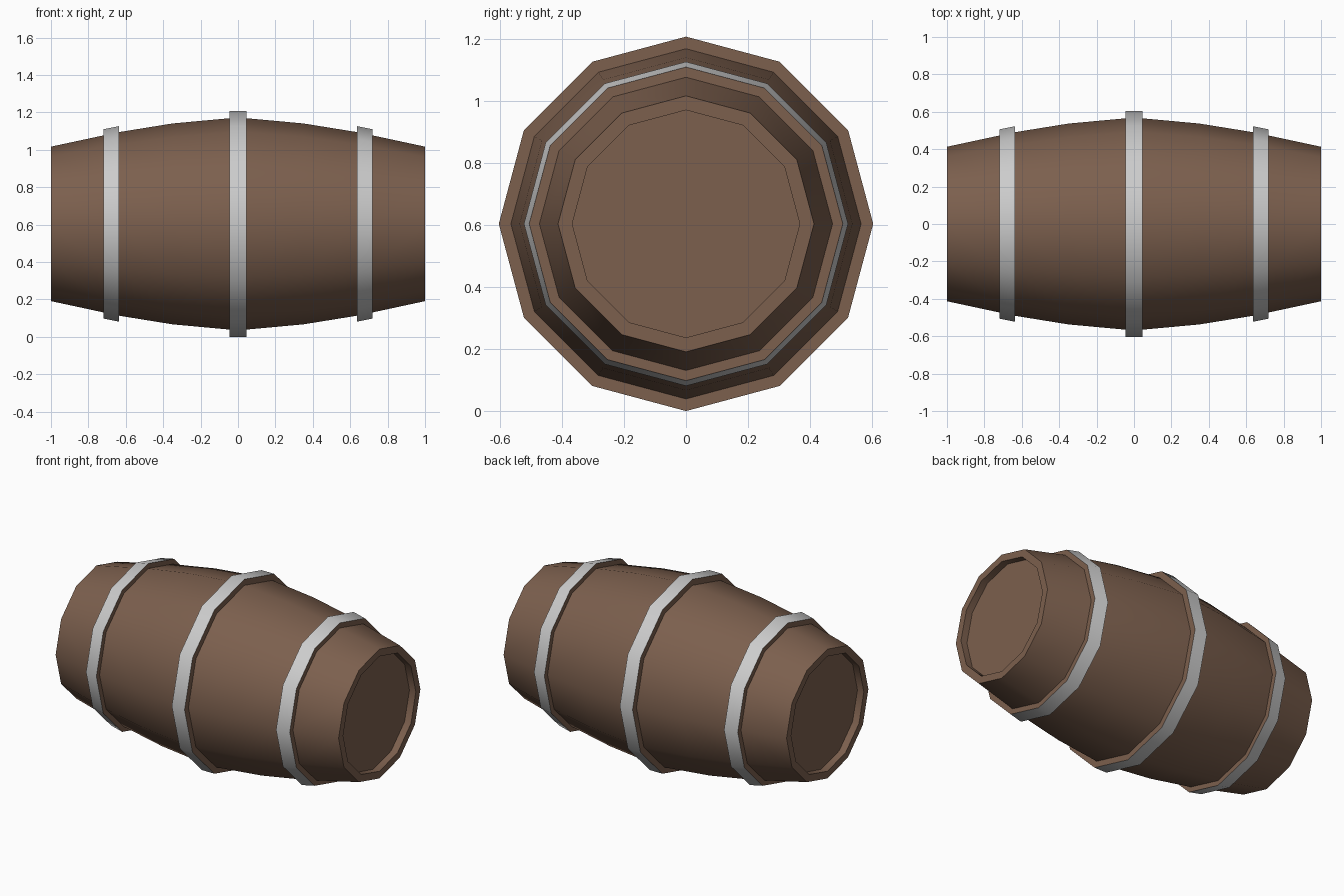
import bpy, bmesh
from math import sin, cos, tau, radians

if "Cube" in bpy.data.objects:
    bpy.data.objects.remove(bpy.data.objects["Cube"])

SIDES = 12
AXIS_Z = 0.604


def material(name, color):
    m = bpy.data.materials.new(name)
    m.diffuse_color = (*color, 1)
    m.use_nodes = True
    m.node_tree.nodes["Principled BSDF"].inputs["Base Color"].default_value = m.diffuse_color
    return m


WOOD, METAL = 0, 1
# Right half of the profile, centre to end:
# (x, radius, material of the band leading to the next point)
half = [
    (0.045, 0.604, WOOD),   # middle hoop, side
    (0.045, 0.565, WOOD),   # bulging staves
    (0.35, 0.537, WOOD),
    (0.635, 0.491, WOOD),   # end hoop, inner side
    (0.635, 0.523, METAL),  # end hoop, outer band
    (0.72, 0.506, WOOD),    # end hoop, outer side
    (0.72, 0.473, WOOD),    # tapered staves
    (1.0, 0.413, WOOD),     # flat rim
    (1.0, 0.367, WOOD),     # recess wall
    (0.955, 0.367, WOOD),   # recessed head
]

bm = bmesh.new()


def ring(x, r):
    return [bm.verts.new((x, r * sin(tau * i / SIDES), AXIS_Z + r * cos(tau * i / SIDES)))
            for i in range(SIDES)]


def band(a, b, mat):
    for i in range(SIDES):
        j = (i + 1) % SIDES
        bm.faces.new((a[i], a[j], b[j], b[i])).material_index = mat


# Both halves of the barrel, each closed by a recessed head
first_rings = []
for side in (1, -1):
    rings = [ring(side * x, r) for x, r, _ in half]
    for k in range(len(rings) - 1):
        band(rings[k], rings[k + 1], half[k][2])
    bm.faces.new(rings[-1])
    first_rings.append(rings[0])

# Middle hoop, outer band
band(first_rings[0], first_rings[1], METAL)

bmesh.ops.recalc_face_normals(bm, faces=bm.faces)
mesh = bpy.data.meshes.new("barrel")
bm.to_mesh(mesh)
bm.free()
mesh.materials.append(material("wood", (0.2, 0.115, 0.075)))
mesh.materials.append(material("metal", (0.55, 0.55, 0.55)))

barrel = bpy.data.objects.new("barrel", mesh)
bpy.context.collection.objects.link(barrel)
bpy.context.view_layer.objects.active = barrel
barrel.select_set(True)
bpy.ops.object.shade_smooth_by_angle(angle=radians(40))
